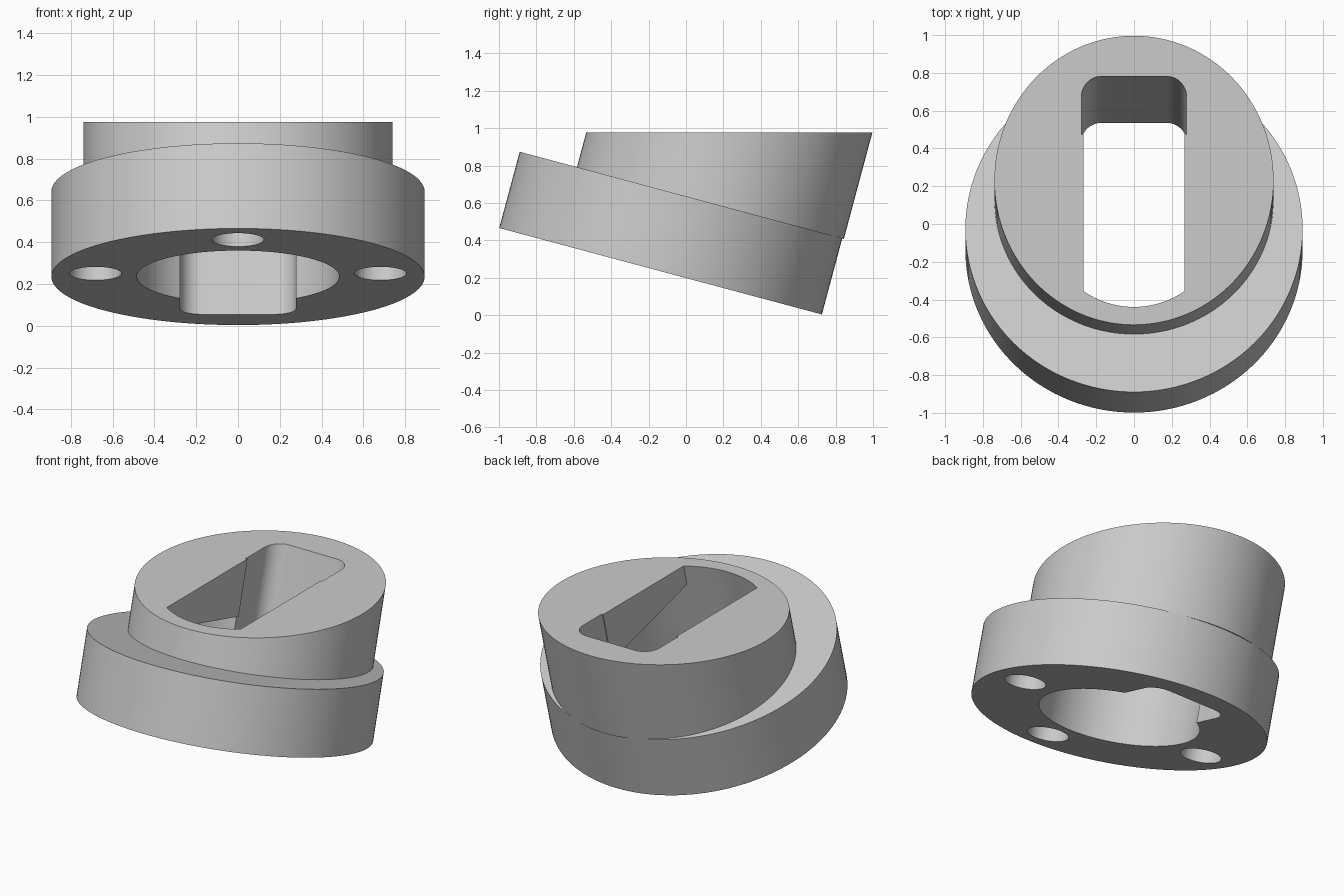
import bpy, bmesh, math
from mathutils import Matrix

if "Cube" in bpy.data.objects:
    bpy.data.objects.remove(bpy.data.objects["Cube"])

TILT = math.radians(15)
FRAME = Matrix.Translation((0, -0.136, 0.235)) @ Matrix.Rotation(-TILT, 4, 'X')
TOP_Z = 0.976
BORE_R = 0.485
CEILING = 0.52

grey = bpy.data.materials.new("light_grey")
grey.diffuse_color = (0.6, 0.6, 0.6, 1)
grey.use_nodes = True
grey.node_tree.nodes["Principled BSDF"].inputs["Base Color"].default_value = grey.diffuse_color


def level_top(v):
    """Height along the tilted axis where the level top plane lies."""
    return (TOP_Z - 0.235 + v * math.sin(TILT)) / math.cos(TILT)


def arc(cx, cy, r, a0, a1, n):
    return [(cx + r * math.cos(a0 + (a1 - a0) * i / n),
             cy + r * math.sin(a0 + (a1 - a0) * i / n)) for i in range(n + 1)]


def circle(cx, cy, r, n=128):
    return arc(cx, cy, r, 0, 2 * math.pi, n)[:-1]


def prism(name, profile, low, high):
    """Extrude a profile along the tilted axis; high may depend on v."""
    bm = bmesh.new()
    bottom = [bm.verts.new((x, v, low)) for x, v in profile]
    top = [bm.verts.new((x, v, high(v) if callable(high) else high)) for x, v in profile]
    bm.faces.new(bottom[::-1])
    bm.faces.new(top)
    n = len(profile)
    for i in range(n):
        j = (i + 1) % n
        bm.faces.new((bottom[i], bottom[j], top[j], top[i]))
    bmesh.ops.recalc_face_normals(bm, faces=bm.faces)
    bm.transform(FRAME)
    mesh = bpy.data.meshes.new(name)
    bm.to_mesh(mesh)
    bm.free()
    mesh.materials.append(grey)
    obj = bpy.data.objects.new(name, mesh)
    bpy.context.collection.objects.link(obj)
    return obj


def combine(target, tool, operation):
    mod = target.modifiers.new(tool.name, 'BOOLEAN')
    mod.object, mod.operation, mod.solver = tool, operation, 'EXACT'
    bpy.context.view_layer.objects.active = target
    bpy.ops.object.modifier_apply(modifier=mod.name)
    bpy.data.objects.remove(tool)


# tilted base disc and offset boss with a level top
body = prism("angled_adapter", circle(0, 0, 0.893), 0, 0.422)
combine(body, prism("boss", circle(0, 0.163, 0.739), 0.420, level_top), 'UNION')

# round bore from below
combine(body, prism("bore", circle(0, 0, BORE_R), -0.2, CEILING), 'DIFFERENCE')

# upper opening: the bore circle narrowed by two flats
r = BORE_R - 0.0005
a = math.acos(0.267 / r)
flats = arc(0, 0, r, a, math.pi - a, 32) + arc(0, 0, r, math.pi + a, 2 * math.pi - a, 32)
combine(body, prism("flat_sided_opening", flats, CEILING - 0.02, 1.3), 'DIFFERENCE')

# rounded notch behind the bore, through the full height
w, back, fillet = 0.278, 0.695, 0.105
a = math.acos(w / (r - 0.001))
notch = (arc(w - fillet, back - fillet, fillet, 0, math.pi / 2, 12)
         + arc(-w + fillet, back - fillet, fillet, math.pi / 2, math.pi, 12)
         + arc(0, 0, r - 0.001, math.pi - a, a, 30))
combine(body, prism("notch", notch, -0.2, 1.3), 'DIFFERENCE')

# three blind holes in the underside
for x, v in ((0, -0.683), (-0.682, -0.06), (0.682, -0.06)):
    combine(body, prism("blind_hole", circle(x, v, 0.124, 48), -0.1, 0.28), 'DIFFERENCE')

body.select_set(True)
bpy.context.view_layer.objects.active = body
bpy.ops.object.shade_smooth_by_angle(angle=math.radians(30))
